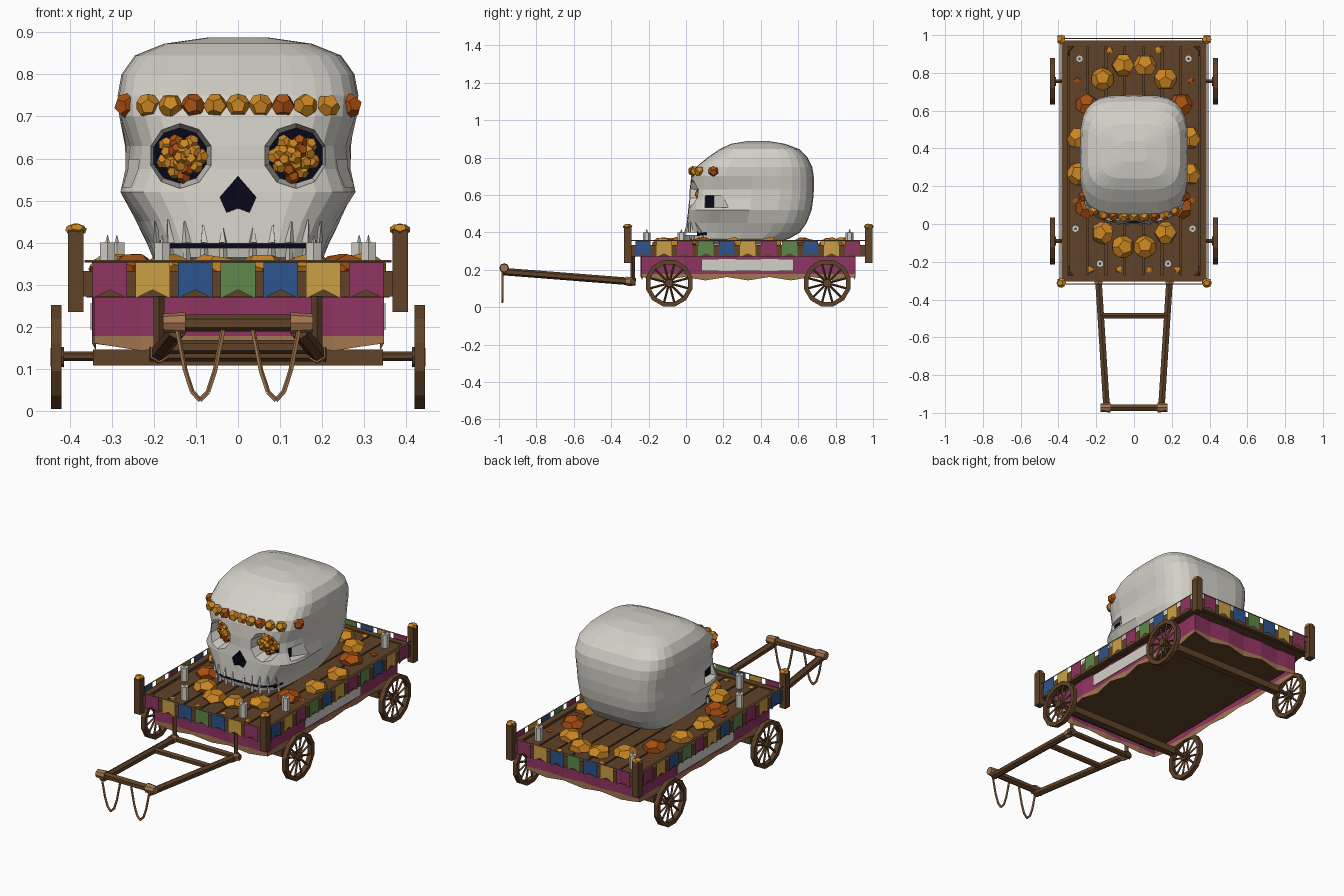
import bpy, bmesh, math, random
from mathutils import Matrix, Vector

if "Cube" in bpy.data.objects:
    bpy.data.objects.remove(bpy.data.objects["Cube"])
random.seed(4)


def material(name, rgb):
    m = bpy.data.materials.new(name)
    m.use_nodes = True
    m.diffuse_color = (*rgb, 1)
    bsdf = m.node_tree.nodes["Principled BSDF"]
    bsdf.inputs["Base Color"].default_value = (*rgb, 1)
    bsdf.inputs["Roughness"].default_value = 0.9
    return m


BONE = material("bone", (.65, .63, .57))
WOOD = material("brown wood", (.115, .054, .021))
ORANGE = material("marigold orange", (.61, .24, .016))
RUST = material("rust orange", (.40, .08, .006))
MAGENTA = material("magenta cloth", (.28, .034, .12))
GOLD = material("gold cloth", (.60, .35, .06))
BLUE = material("blue cloth", (.025, .09, .27))
GREEN = material("green cloth", (.11, .25, .07))
TAN = material("tan rope", (.36, .18, .08))
NAVY = material("hollow navy", (.002, .002, .010))


def finish(bm, name, *mats):
    bmesh.ops.recalc_face_normals(bm, faces=bm.faces)
    me = bpy.data.meshes.new(name)
    bm.to_mesh(me)
    bm.free()
    for m in mats:
        me.materials.append(m)
    ob = bpy.data.objects.new(name, me)
    bpy.context.collection.objects.link(ob)
    return ob


def paint(verts, index):
    for f in {f for v in verts for f in v.link_faces}:
        f.material_index = index


def box(bm, x0, x1, y0, y1, z0, z1):
    mid = Vector((x0 + x1, y0 + y1, z0 + z1)) / 2
    mat = Matrix.Translation(mid) @ Matrix.Diagonal((x1 - x0, y1 - y0, z1 - z0, 1))
    bmesh.ops.create_cube(bm, size=1, matrix=mat)


def beam(bm, a, b, r, r2=None, sides=6):
    a, b = Vector(a), Vector(b)
    d = b - a
    mat = Matrix.Translation((a + b) / 2) @ d.to_track_quat("Z", "Y").to_matrix().to_4x4()
    bmesh.ops.create_cone(bm, cap_ends=True, segments=sides, radius1=r,
                          radius2=r if r2 is None else r2, depth=d.length, matrix=mat)


# Twelve-sided blossom shape
G = (1 + math.sqrt(5)) / 2
BLOSSOM = [Vector((x, y, z)) for x in (-1, 1) for y in (-1, 1) for z in (-1, 1)]
for u in (-G, G):
    for v in (-1 / G, 1 / G):
        BLOSSOM += [Vector((0, v, u)), Vector((v, u, 0)), Vector((u, 0, v))]


def flower(bm, at, r, squash=(1, 1, 1), index=0):
    spin = Matrix.Rotation(random.uniform(0, 6), 4, random.choice("XYZ"))
    mat = Matrix.Translation(at) @ Matrix.Diagonal((*squash, 1)) @ spin
    verts = [bm.verts.new(mat @ (p * r / math.sqrt(3))) for p in BLOSSOM]
    bmesh.ops.convex_hull(bm, input=verts)
    edges = list({e for v in verts for e in v.link_edges})
    paint(verts, index)
    bmesh.ops.dissolve_limit(bm, angle_limit=.02, verts=verts, edges=edges)


def loft(bm, rings, closed=False):
    rows = [[bm.verts.new(p) for p in ring] for ring in rings]
    n = len(rows[0])
    for k in range(len(rows) - (0 if closed else 1)):
        a, b = rows[k], rows[(k + 1) % len(rows)]
        for i in range(n):
            j = (i + 1) % n
            bm.faces.new((a[i], a[j], b[j], b[i]))
    if not closed:
        bm.faces.new(rows[0])
        bm.faces.new(rows[-1])


# Skull: height, half width of face, half width of cranium, front, back
LEVELS = [(.335, .15, .16, .10, .46), (.365, .20, .205, .008, .55), (.40, .21, .22, 0, .61),
          (.45, .235, .245, .004, .645), (.52, .286, .265, .01, .672), (.575, .264, .27, .018, .68),
          (.63, .258, .272, .02, .684), (.70, .282, .282, .028, .683), (.75, .286, .286, .055, .675),
          (.80, .277, .277, .115, .65), (.845, .245, .245, .18, .605), (.873, .175, .175, .24, .53),
          (.888, .07, .07, .33, .44)]
ROUND = .52


def power(v):
    return math.copysign(abs(v) ** ROUND, v)


def skull_front(x, z):
    for a, b in zip(LEVELS, LEVELS[1:]):
        if a[0] <= z <= b[0]:
            t = (z - a[0]) / (b[0] - a[0])
            w, f, k = [a[n] + (b[n] - a[n]) * t for n in (1, 3, 4)]
    c = min(1, abs(x) / w) ** (1 / ROUND)
    return (f + k) / 2 - (k - f) / 2 * math.sqrt(1 - c * c) ** ROUND


def skull_ring(z, face, cranium, front, back):
    ring = []
    for i in range(28):
        a = math.tau * i / 28
        depth = power(math.sin(a))
        blend = min(1, max(0, depth + .6))
        w = face + (cranium - face) * blend
        ring.append((w * power(math.cos(a)), (front + back) / 2 + (back - front) / 2 * depth, z))
    return ring


bm = bmesh.new()
loft(bm, [skull_ring(*level) for level in LEVELS])
skull = finish(bm, "skull", BONE, NAVY)


def carve(bm):
    cutter = finish(bm, "skull_cutter", BONE, NAVY)
    cutter.hide_render = True
    mod = skull.modifiers.new("carve", "BOOLEAN")
    mod.operation, mod.solver, mod.object = "DIFFERENCE", "EXACT", cutter
    dg = bpy.context.evaluated_depsgraph_get()
    skull.data = bpy.data.meshes.new_from_object(skull.evaluated_get(dg))
    skull.modifiers.clear()
    bpy.data.objects.remove(cutter)


# Eye sockets, and temple hollows that ramp out toward the back
bm = bmesh.new()
for s in (-1, 1):
    beam(bm, (s * .138, -.05, .607), (s * .138, .12, .607), .086, .066, 10)
    for f in bm.faces:
        if len(f.verts) > 4:
            f.material_index = 1
for s in (-1, 1):
    wedge = [(.32, .09), (.222, .105), (.222, .15), (.275, .225), (.32, .225)]
    loft(bm, [[(s * x, y, z) for x, y in wedge] for z in (.533, .598)])
for f in bm.faces:
    if abs(abs(f.calc_center_median().x) - .222) < .001:
        f.material_index = 1
carve(bm)

# Nose and mouth slit with a dark core
bm = bmesh.new()
half = [(.043, .508), (.027, .472)]
nose = [(0, .558), *half, (0, .482), *[(-x, z) for x, z in reversed(half)]]
loft(bm, [[(x, y, z) for x, z in nose] for y in (-.05, .07)])
box(bm, -.25, .25, -.05, .11, .387, .398)
paint(bm.verts, 1)
carve(bm)
bm = bmesh.new()
box(bm, -.185, .185, .06, .14, .38, .405)
finish(bm, "mouth_core", NAVY)

# Tooth ridges
bm = bmesh.new()
for s in (-1, 1):
    for x, top in ((.035, .435), (.08, .445), (.122, .45), (.16, .455), (.19, .45)):
        y = skull_front(x, .40)
        beam(bm, (s * x, y, .40), (s * x * 1.04, skull_front(x, top), top), .011, .002, 4)
        beam(bm, (s * x, y + .006, .355), (s * x, y + .006, .387), .009, sides=4)
finish(bm, "tooth_ridges", BONE)

# Flowers: eyes, brow band, deck wreath, loose petals
bm = bmesh.new()
for s in (-1, 1):
    for i in range(18):
        r, a = .049 * math.sqrt(i / 18), i * 2.4
        x = .135 + r * math.cos(a)
        flower(bm, (s * x, .065 + (x - .135) * .35 + r * .5, .603 + r * math.sin(a)), .019, index=int(i % 4 == 3))
finish(bm, "eye_flowers", ORANGE, RUST)

bm = bmesh.new()
for i in range(11):
    x = (i - 5) * .0535
    flower(bm, (x, skull_front(x, .725) - .002, .726), .029, index=int(i in (0, 3, 7, 10)))
finish(bm, "brow_flowers", ORANGE, RUST)

bm = bmesh.new()
for s in (-1, 1):
    for i in range(8):
        a = math.pi * (i + .5) / 8
        flower(bm, (s * .3 * math.sin(a), .36 + .49 * math.cos(a), .338), .062, (1, 1, .6), int(i % 3 == 2))
    for x, y in ((.13, .92), (.3, .76), (.08, -.24), (.23, -.24), (.31, .12)):
        flower(bm, (s * x, y, .33), .018, (1, 1, .3), int(x > .25))
finish(bm, "deck_flowers", ORANGE, RUST)

# Deck with planks, rim and floor
bm = bmesh.new()
for i in range(7):
    x = (i - 3) * .099
    box(bm, x - .045, x + .045, -.28, .95, .29, .326)
box(bm, -.36, .36, -.28, .95, .27, .305)
box(bm, -.325, .325, -.225, .89, .19, .275)
for s in (-1, 1):
    box(bm, s * .35, s * .385, -.305, .97, .272, .333)
    for y, inner in ((-.24, -.29), (.905, .955)):
        beam(bm, (s * .36, y, .313), (s * .31, inner, .313), .02, sides=4)
for y in (-.305, .94):
    box(bm, -.365, .365, y, y + .032, .272, .333)
finish(bm, "deck", WOOD)

# Corner posts and their flower caps
bm, caps = bmesh.new(), bmesh.new()
for s in (-1, 1):
    for y in (-.312, .977):
        box(bm, s * .367, s * .404, y - .02, y + .02, .235, .43)
        flower(caps, (s * .385, y, .431), .026, (1, 1, .6))
finish(bm, "corner_posts", WOOD)
finish(caps, "post_flowers", ORANGE)

# Bunting strings and swallowtail flags
flags, strings = bmesh.new(), bmesh.new()


def bunting(center, along, count, pitch, pattern, width=.041):
    center, along = Vector(center), Vector(along)
    reach = along * (count * pitch / 2 + .01)
    beam(strings, center - reach, center + reach, .003, sides=4)
    for i in range(count):
        mid = center + along * pitch * (i - (count - 1) / 2)
        pts = [(-width, 0), (-width, -.088), (0, -.068), (width, -.088), (width, 0)]
        vs = [flags.verts.new(mid + along * u + Vector((0, 0, v))) for u, v in pts]
        for corner in ((0, 1, 2), (0, 2, 4), (2, 3, 4)):
            flags.faces.new([vs[c] for c in corner]).material_index = pattern[i % len(pattern)]


for s in (-1, 1):
    bunting((s * .392, .33, .356), (0, 1, 0), 11, .112, (2, 1, 0, 3))
for y in (-.318, .983):
    bunting((0, y, .356), (1, 0, 0), 7, .1015, (0, 1, 2, 3, 2, 1, 0))
finish(flags, "bunting_flags", MAGENTA, GOLD, BLUE, GREEN)
finish(strings, "bunting_strings", TAN)

# Pleated skirt with scalloped trim
bm = bmesh.new()
corners = [Vector(c) for c in ((-.342, -.237), (.342, -.237), (.342, .902), (-.342, .902))]
rows = []
for k, n in enumerate((12, 20, 12, 20)):
    a, b = corners[k], corners[(k + 1) % 4]
    out = Vector(((b - a).y, -(b - a).x)).normalized()
    for i in range(n):
        wave = math.cos(i * math.pi / 2)
        p = a.lerp(b, i / n) + out * wave * .005
        rows.append([bm.verts.new((p.x, p.y, z)) for z in (.28, .178, .152 + wave * .009)])
for a, b in zip(rows, rows[1:] + rows[:1]):
    for j in (0, 1):
        bm.faces.new((a[j], a[j + 1], b[j + 1], b[j])).material_index = j
finish(bm, "cloth_skirt", MAGENTA, TAN)

# Side panels
bm = bmesh.new()
for s in (-1, 1):
    box(bm, s * .348, s * .351, .083, .575, .192, .257)
finish(bm, "side_panels", BONE)

# Candles
bm = bmesh.new()
for s in (-1, 1):
    for x, y in ((.288, .875), (.31, -.025), (.18, -.21)):
        beam(bm, (s * x, y, .32), (s * x, y, .40), .021)
        beam(bm, (s * x, y, .40), (s * x, y, .418), .006, .001)
finish(bm, "candles", BONE)

# Wheels and axles
for place, y in (("front", -.09), ("rear", .755)):
    bm = bmesh.new()
    box(bm, -.345, .345, y - .02, y + .02, .108, .146)
    beam(bm, (-.43, y, .13), (.43, y, .13), .011)
    finish(bm, place + "_axle", WOOD)
    for side, s in (("left", 1), ("right", -1)):
        bm = bmesh.new()
        rim = [(.419, .128), (.444, .128), (.444, .104), (.419, .104)]
        spokes = [math.tau * (i + .5) / 12 for i in range(12)]
        loft(bm, [[(s * x, y + r * math.sin(a), .128 + r * math.cos(a)) for x, r in rim] for a in spokes], True)
        for a in spokes:
            beam(bm, (s * .431, y, .128), (s * .431, y + .108 * math.sin(a), .128 + .108 * math.cos(a)), .006, sides=4)
        beam(bm, (s * .414, y, .128), (s * .446, y, .128), .024, .022, 8)
        finish(bm, f"{place}_{side}_wheel", WOOD)

# Drawbar frame, rope wraps and hanging loops
bm, rope = bmesh.new(), bmesh.new()
for s in (-1, 1):
    back, tip = Vector((s * .19, -.27, .135)), Vector((s * .145, -.975, .19))
    beam(bm, back, tip, .02)
    beam(bm, (s * .188, -.285, .135), (s * .188, -.285, .285), .013, sides=4)
    beam(rope, back.lerp(tip, .02), back.lerp(tip, .07), .024)
    beam(rope, (s * .125, -.972, .209), (s * .178, -.972, .209), .026, .022, 8)
    loop = [Vector((s * (.09 + .055 * t), -.982, .025 + .168 * t * t)) for t in (-1, -.65, -.35, 0, .35, .65, 1)]
    for a, b in zip(loop, loop[1:]):
        beam(rope, a, b, .006, sides=5)
beam(bm, (-.175, -.972, .209), (.175, -.972, .209), .02)
beam(bm, (-.175, -.485, .152), (.175, -.485, .152), .017)
beam(bm, (-.21, -.285, .135), (.21, -.285, .135), .017)
finish(bm, "drawbar", WOOD)
finish(rope, "drawbar_ropes", TAN)
